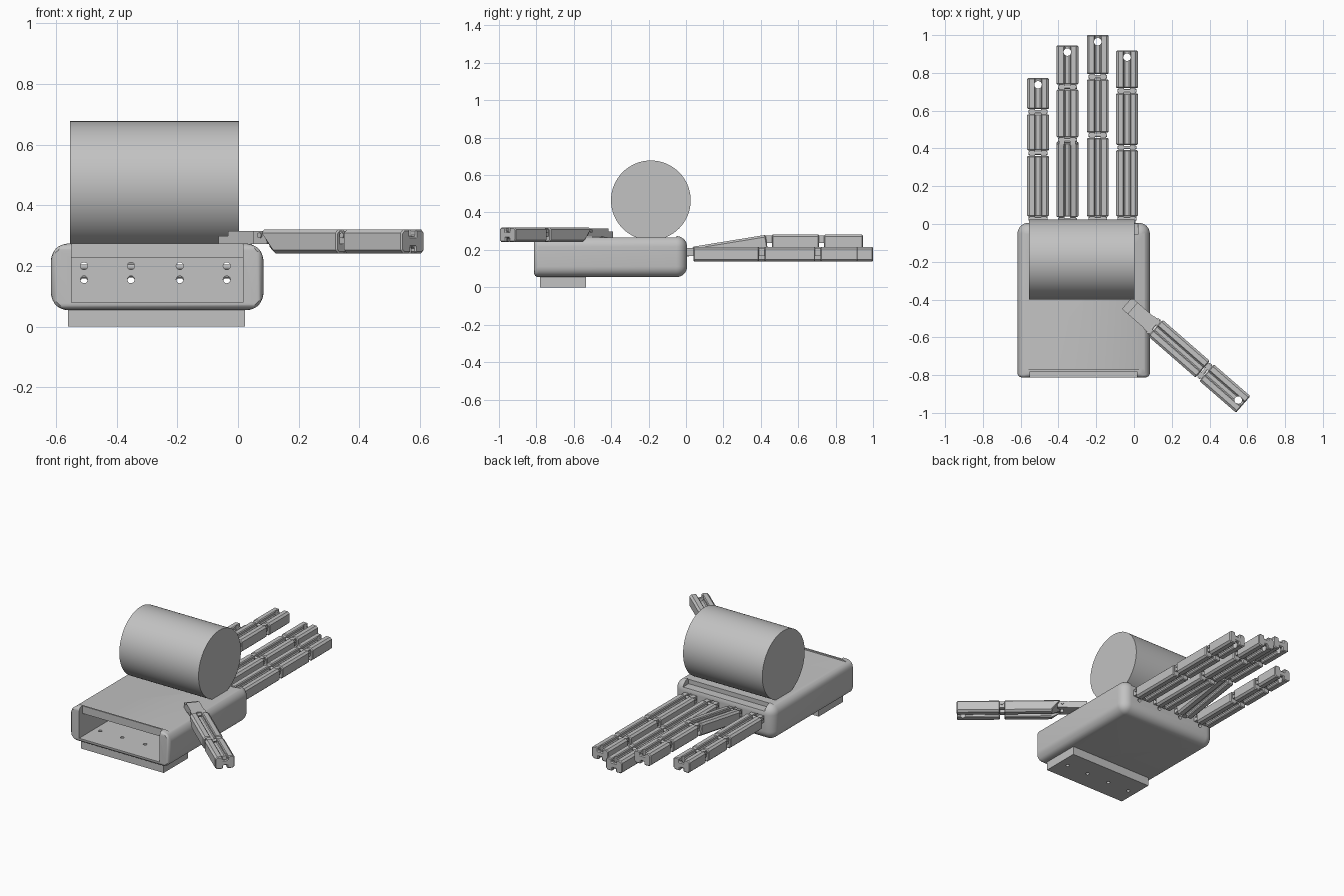
import bpy, bmesh, math
from mathutils import Vector, Matrix

if "Cube" in bpy.data.objects:
    bpy.data.objects.remove(bpy.data.objects["Cube"], do_unlink=True)

grey = bpy.data.materials.new("plain grey")
grey.use_nodes = True
grey.diffuse_color = (0.54, 0.54, 0.54, 1)
grey.node_tree.nodes["Principled BSDF"].inputs["Base Color"].default_value = (0.54, 0.54, 0.54, 1)


def finish(name, bm, matrix=Matrix()):
    bmesh.ops.recalc_face_normals(bm, faces=bm.faces)
    me = bpy.data.meshes.new(name)
    bm.to_mesh(me)
    bm.free()
    me.materials.append(grey)
    ob = bpy.data.objects.new(name, me)
    bpy.context.collection.objects.link(ob)
    ob.matrix_world = matrix
    return ob


def box(name, lo, hi, matrix=Matrix()):
    lo, hi = Vector(lo), Vector(hi)
    bm = bmesh.new()
    bmesh.ops.create_cube(bm, size=1)
    for v in bm.verts:
        v.co = (lo + hi) / 2 + v.co * (hi - lo)
    return finish(name, bm, matrix)


def rod(name, centre, radius, length, axis, matrix=Matrix(), sides=16):
    turn = {"X": Matrix.Rotation(math.pi / 2, 4, "Y"),
            "Y": Matrix.Rotation(math.pi / 2, 4, "X"), "Z": Matrix()}[axis]
    bm = bmesh.new()
    bmesh.ops.create_cone(bm, cap_ends=True, segments=sides, radius1=radius,
                          radius2=radius, depth=length,
                          matrix=Matrix.Translation(centre) @ turn)
    return finish(name, bm, matrix)


def activate(ob):
    bpy.context.view_layer.update()
    bpy.ops.object.select_all(action="DESELECT")
    ob.select_set(True)
    bpy.context.view_layer.objects.active = ob


def apply(ob, mod):
    activate(ob)
    bpy.ops.object.modifier_apply(modifier=mod.name)


def cut(ob, cutter):
    cutter.hide_render = True
    mod = ob.modifiers.new("cut", "BOOLEAN")
    mod.operation, mod.solver, mod.object = "DIFFERENCE", "EXACT", cutter
    apply(ob, mod)
    bpy.data.objects.remove(cutter, do_unlink=True)


def smooth(ob):
    activate(ob)
    bpy.ops.object.shade_smooth_by_angle(angle=math.radians(30))


FINGERS = {"little": -0.508, "ring": -0.353, "middle": -0.192, "index": -0.037}

# Palm shell: large rounding everywhere except the small front rounding
palm = box("palm_shell", (-0.617, -0.812, 0.054), (0.084, 0.006, 0.274))
weights = palm.data.attributes.new("bevel_weight_edge", "FLOAT", "EDGE")
for edge in palm.data.edges:
    front = all(palm.data.vertices[i].co.y < -0.5 for i in edge.vertices)
    weights.data[edge.index].value = 0.4 if front else 1
bevel = palm.modifiers.new("round", "BEVEL")
bevel.limit_method, bevel.width, bevel.segments = "WEIGHT", 0.058, 8
apply(palm, bevel)

# Hollow, recessed lid, front opening and rear notch
for lo, hi in [((-0.55, -0.9, 0.08), (0.017, -0.05, 0.226)),
               ((-0.55, -0.9, 0.2), (0.017, -0.78, 0.4)),
               ((-0.7, -0.77, 0.266), (0.2, -0.05, 0.4)),
               ((-0.555, -0.055, 0.238), (0.02, 0.1, 0.4))]:
    cut(palm, box("cutter", lo, hi))

# Wrist block with fixing holes, and cord holes in the back wall
wrist = box("wrist_block", (-0.56, -0.78, 0), (0.023, -0.535, 0.056))
for x in FINGERS.values():
    for part in (palm, wrist):
        cut(part, rod("cutter", (x, -0.66, 0.04), 0.011, 0.11, "Z"))
    for z in (0.2, 0.155):
        cut(palm, rod("cutter", (x, -0.02, z), 0.012, 0.15, "Y"))
smooth(palm)

# Large drum lying across the palm
smooth(rod("drum", (-0.276, -0.188, 0.465), 0.213, 0.558, "X", sides=96))


def frame(a, b):
    """Local frame at a: y runs along the finger, x stays level."""
    y = (b - a).normalized()
    x = y.cross(Vector((0, 0, 1))).normalized()
    m = Matrix((x, y, x.cross(y))).transposed().to_4x4()
    return Matrix.Translation(a) @ m


def segment(name, a, b, tip=False, slope=0):
    a, b = Vector(a), Vector(b)
    m, length = frame(a, b), (b - a).length
    # Grooved half profile, mirrored to the full cross-section
    half = [(0.015, 0.016), (0.015, 0.039), (0.046, 0.039), (0.058, 0.028),
            (0.058, -0.028), (0.046, -0.039), (0.012, -0.039), (0.012, -0.018)]
    outline = half + [(-x, z) for x, z in reversed(half)]
    bm = bmesh.new()
    start, end = 0.014, length - (0 if tip else 0.014)
    face = bm.faces.new([bm.verts.new((x, start, z)) for x, z in outline])
    new = bmesh.ops.extrude_face_region(bm, geom=[face])["geom"]
    for v in new:
        if isinstance(v, bmesh.types.BMVert):
            v.co.y = end
    for v in bm.verts:
        if v.co.y < length / 2 and v.co.z < -0.02:
            v.co.y += slope
    ob = finish(name, bm, m)
    bevel = ob.modifiers.new("edge", "BEVEL")
    bevel.width, bevel.segments = 0.005, 1
    bevel.limit_method, bevel.angle_limit = "ANGLE", math.radians(60)
    apply(ob, bevel)
    if tip:
        cut(ob, rod("cutter", (0, length - 0.035, 0), 0.02, 0.2, "Z", m))
    # Hinge lugs and pin at the near end
    for side, label in ((-1, "left"), (1, "right")):
        xs = sorted((side * 0.015, side * 0.044))
        box(f"{name}_{label}_lug", (xs[0], -0.03, -0.008), (xs[1], 0.03, 0.034), m)
    rod(f"{name}_pin", (0, 0, 0.02), 0.009, 0.1, "X", m)


# Four fingers; the ring finger is raised at its first segment
Z = 0.176
JOINTS = {"little": (0.375, 0.595, 0.772), "ring": (0.445, 0.725, 0.945),
          "middle": (0.47, 0.78, 1.0), "index": (0.405, 0.705, 0.918)}
for name, x in FINGERS.items():
    j1, j2, end = JOINTS[name]
    z = Z + (0.068 if name == "ring" else 0)
    segment(f"{name}_finger_base", (x, 0.027, Z), (x, j1, z))
    segment(f"{name}_finger_middle", (x, j1, z), (x, j2, z))
    segment(f"{name}_finger_tip", (x, j2, z), (x, end, z), tip=True)

# Thumb, pointing forward and outward, on a stepped mount
root, knuckle, end = (Vector(p) for p in ((0.102, -0.541, 0.281), (0.374, -0.778, 0.281),
                                          (0.578, -0.955, 0.281)))
segment("thumb_base", root, knuckle, slope=0.05)
segment("thumb_tip", knuckle, end, tip=True)
m = frame(root, end)
box("thumb_mount", (-0.04, -0.145, -0.008), (0.04, -0.005, 0.034), m)
box("thumb_mount_foot", (-0.04, -0.185, -0.03), (0.04, -0.11, 0.018), m)
